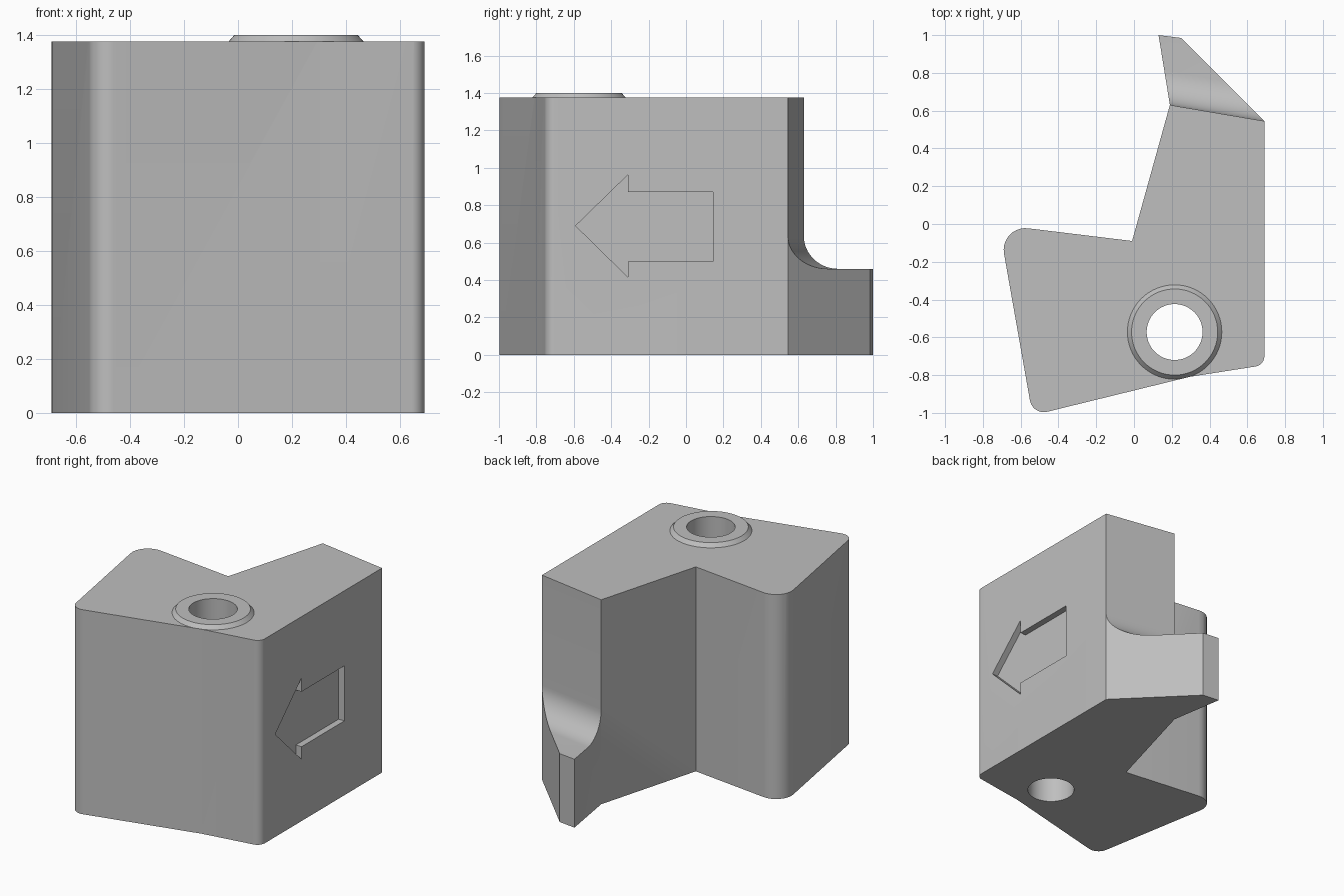
import bpy, bmesh, math
from mathutils import Vector, Matrix

if "Cube" in bpy.data.objects:
    bpy.data.objects.remove(bpy.data.objects["Cube"], do_unlink=True)

TOP, BODY = 1.40, 1.375           # collar height, body height
HOLE = Vector((0.215, -0.572, 0))

grey = bpy.data.materials.new("plain grey")
grey.use_nodes = True
grey.diffuse_color = (0.52, 0.52, 0.52, 1)
grey.node_tree.nodes["Principled BSDF"].inputs["Base Color"].default_value = (0.52, 0.52, 0.52, 1)


def rounded(corners, steps=10):
    """Outline from (x, y, radius) corners, with arcs where the radius is set."""
    out = []
    for i, (x, y, r) in enumerate(corners):
        p = Vector((x, y))
        if not r:
            out.append(p)
            continue
        a = (Vector(corners[i - 1][:2]) - p).normalized()
        b = (Vector(corners[(i + 1) % len(corners)][:2]) - p).normalized()
        half = a.angle(b) / 2
        centre = p + (a + b).normalized() * r / math.sin(half)
        start = p + a * r / math.tan(half) - centre
        sweep = (p + b * r / math.tan(half) - centre).angle_signed(start)
        for k in range(steps + 1):
            out.append(centre + Matrix.Rotation(sweep * k / steps, 2) @ start)
    return out


def finish(name, bm):
    bmesh.ops.recalc_face_normals(bm, faces=bm.faces)
    mesh = bpy.data.meshes.new(name)
    bm.to_mesh(mesh)
    bm.free()
    mesh.materials.append(grey)
    ob = bpy.data.objects.new(name, mesh)
    bpy.context.collection.objects.link(ob)
    return ob


def prism(name, outline, origin, u, v, depth):
    """Flat outline on axes u, v, extruded along depth."""
    bm = bmesh.new()
    origin, u, v, depth = map(Vector, (origin, u, v, depth))
    face = bm.faces.new([bm.verts.new(origin + u * p[0] + v * p[1]) for p in outline])
    new = bmesh.ops.extrude_face_region(bm, geom=[face])["geom"]
    bmesh.ops.translate(bm, vec=depth, verts=[g for g in new if isinstance(g, bmesh.types.BMVert)])
    return finish(name, bm)


def ring(name, profile, sides=64):
    """Closed (radius, z) profile spun about the hole axis."""
    bm = bmesh.new()
    loops = []
    for k in range(sides):
        a = math.tau * k / sides
        loops.append([bm.verts.new(HOLE + Vector((r * math.cos(a), r * math.sin(a), z)))
                      for r, z in profile])
    n = len(profile)
    for k in range(sides):
        c, d = loops[k], loops[(k + 1) % sides]
        for i in range(n):
            j = (i + 1) % n
            bm.faces.new((c[i], c[j], d[j], d[i]))
    return finish(name, bm)


# Body outline, seen from above
body = prism("block_body", rounded([
    (-0.537, -1.013, 0.075), (0.295, -0.809, 0), (0.69, -0.747, 0.055),
    (0.69, 0.545, 0), (0.25, 0.985, 0), (0.13, 1.0, 0),
    (0.19, 0.63, 0), (-0.01, -0.09, 0), (-0.715, -0.004, 0.115)]),
    (0, 0, 0), (1, 0, 0), (0, 1, 0), (0, 0, TOP))

# Top trimmed down around the bevelled collar
collar = ring("collar_cutter", [(0.25, BODY), (3, BODY), (3, 1.5), (0.228, 1.5), (0.228, TOP)])

# Through hole
hole = prism("hole_cutter", [(0.148 * math.cos(math.tau * k / 64), 0.148 * math.sin(math.tau * k / 64))
                             for k in range(64)],
             HOLE - Vector((0, 0, 1)), (1, 0, 0), (0, 1, 0), (0, 0, 4))

# Rear step with a curved foot
normal, along = Vector((0.168, 0.986, 0)), Vector((0.986, -0.168, 0))
step = prism("step_cutter", rounded([(0, 2, 0), (0, 0.46, 0.175), (2, 0.46, 0), (2, 2, 0)], 16),
             Vector((0.19, 0.63, 0)) - along, normal, (0, 0, 1), along * 3)

# Arrow recess in the side
arrow = prism("arrow_cutter", [(-0.59, 0.69), (-0.31, 0.415), (-0.31, 0.50), (0.145, 0.50),
                               (0.145, 0.87), (-0.31, 0.87), (-0.31, 0.963)],
              (0.647, 0, 0), (0, 1, 0), (0, 0, 1), (0.3, 0, 0))

for ob in bpy.context.selected_objects:
    ob.select_set(False)
bpy.context.view_layer.objects.active = body
body.select_set(True)
for cutter in (collar, hole, step, arrow):
    cutter.hide_render = True
    mod = body.modifiers.new(cutter.name, "BOOLEAN")
    mod.operation, mod.solver, mod.object = "DIFFERENCE", "EXACT", cutter
    bpy.ops.object.modifier_apply(modifier=mod.name)
    bpy.data.objects.remove(cutter, do_unlink=True)

bpy.ops.object.shade_smooth_by_angle(angle=math.radians(25))
